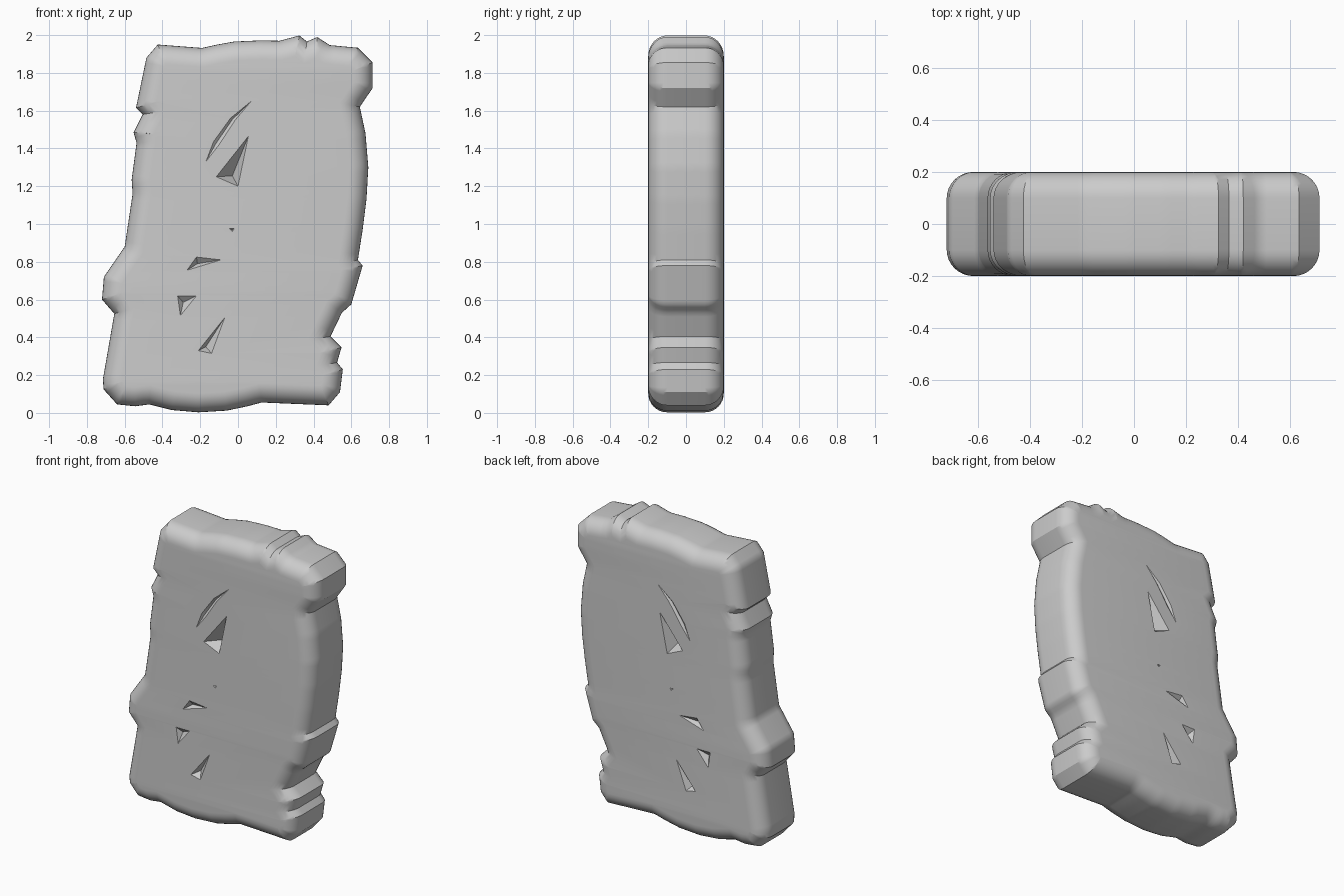
import bpy, bmesh, math
from mathutils import Vector
from mathutils.bvhtree import BVHTree
from mathutils.geometry import tessellate_polygon

if "Cube" in bpy.data.objects:
    bpy.data.objects.remove(bpy.data.objects["Cube"])

HALF = 0.2      # half thickness of the slab
RADIUS = 0.1    # rounded rim
STEPS = 8       # rings in the rounded rim

# Chipped outline as (x, z), clockwise from the top left corner
top = [(-.425, 1.95), (-.19, 1.932), (-.11, 1.95), (-.02, 1.966), (.12, 1.972), (.22, 1.97),
       (.325, 1.998), (.365, 1.966), (.42, 1.99), (.485, 1.947), (.635, 1.933)]
right_edge = [(.713, 1.855), (.713, 1.72), (.645, 1.62), (.675, 1.48), (.69, 1.3), (.68, 1.13),
              (.66, .97), (.635, .81), (.66, .78), (.6, .575), (.55, .53), (.49, .405),
              (.548, .347), (.525, .267), (.555, .23), (.54, .11)]
bottom = [(.48, .04), (.125, .055), (.05, .035), (-.06, .012), (-.21, .003), (-.35, .015),
          (-.47, .045), (-.545, .035), (-.64, .045)]
left_edge = [(-.712, .125), (-.715, .18), (-.655, .525), (-.72, .6), (-.71, .72), (-.6, .88),
             (-.558, 1.16), (-.563, 1.235), (-.537, 1.43), (-.553, 1.485), (-.505, 1.58),
             (-.54, 1.615), (-.485, 1.88)]
corners = [Vector((x, 0, z)) for x, z in top + right_edge + bottom + left_edge]

# Chips in the faces: rim points, deepest point, depth
chips = [
    ([(.055, 1.465), (-.115, 1.25), (0, 1.2)], (-.03, 1.255), .08),
    ([(-.27, .755), (-.22, .825), (-.09, .81)], (-.215, .79), .03),
    ([(-.32, .62), (-.22, .62), (-.305, .515)], (-.29, .585), .03),
    ([(-.07, .505), (-.21, .33), (-.14, .315)], (-.17, .35), .05),
    ([(-.045, .975), (-.02, .975), (-.03, .96)], (-.03, .97), .008),
]
scratch = [(-.17, 1.33), (-.13, 1.435), (-.04, 1.56), (.07, 1.65), (-.015, 1.55), (-.1, 1.42)]


def resample(points, spacing):
    out = []
    for a, b in zip(points, points[1:] + points[:1]):
        n = max(1, round((b - a).length / spacing))
        out += [a.lerp(b, i / n) for i in range(n)]
    return out


def wall_tree(points):
    """Search tree of an upright wall along the outline."""
    n = len(points)
    up = Vector((0, 1, 0))
    verts = [p - up for p in points] + [p + up for p in points]
    return BVHTree.FromPolygons(verts, [(i, (i + 1) % n, n + (i + 1) % n, n + i) for i in range(n)])


def inset_rings(points):
    """Rings pushed inward, following the rounded rim."""
    tree = wall_tree(points)
    n = len(points)
    inward, reach = [], []
    for i, p in enumerate(points):
        a, b = (p - points[i - 1]).normalized(), (points[(i + 1) % n] - p).normalized()
        t = (a + b).normalized()
        inward.append(Vector((t.z, 0, -t.x)))
        notch = a.x * b.z - a.z * b.x > 0.1
        reach.append(min(1.6, 1 / max(.3, a.dot(t))) if notch else 0)
    current = [p + d * .001 for p, d in zip(points, inward)]
    rings = [points]
    depth = 0
    for k in range(1, STEPS + 1):
        target = RADIUS * (1 - math.cos(k / STEPS * math.pi / 2))
        for s in range(1, 5):
            d = depth + (target - depth) * s / 4
            for i, q in enumerate(current):
                if reach[i]:
                    current[i] = points[i] + inward[i] * d * reach[i]
                    continue
                for _ in range(6):
                    c = tree.find_nearest(q)[0]
                    q = c + (q - c).normalized() * d
                current[i] = q
        depth = target
        rings.append(list(current))
    return rings


def add_chip(bm, rim, bottom_co):
    bottom_vert = bm.verts.new(bottom_co)
    for a, b in zip(rim, rim[1:] + rim[:1]):
        bm.faces.new((a, b, bottom_vert))


def add_side(bm, rings, side):
    """One half of the slab: rounded rim, flat face and its chips."""
    loops = []
    for k, ring in enumerate(rings):
        y = side * (HALF - RADIUS + RADIUS * math.sin(k / STEPS * math.pi / 2))
        loops.append([bm.verts.new((p.x, y, p.z)) for p in ring])
    for a, b in zip(loops, loops[1:]):
        for i in range(len(a)):
            bm.faces.new((a[i - 1], a[i], b[i], b[i - 1]))
    y = side * HALF
    holes = [[bm.verts.new((x, y, z)) for x, z in rim] for rim, _, _ in chips]
    for rim, (_, (x, z), deep) in zip(holes, chips):
        add_chip(bm, rim, (x, y - side * deep, z))
    # Curved scratch with a sunken middle line
    s = [bm.verts.new((x, y, z)) for x, z in scratch]
    m = [bm.verts.new(s[i].co.lerp(s[6 - i].co, .7) - Vector((0, side * .012, 0)))
         for i in (1, 2)]
    for m_i, i in zip(m, (1, 2)):
        m_i.co.x = s[i].co.lerp(s[6 - i].co, .4).x
    for face in ((s[0], s[1], m[0]), (s[1], s[2], m[1], m[0]), (s[2], s[3], m[1]),
                 (s[3], s[4], m[1]), (s[4], s[5], m[0], m[1]), (s[5], s[0], m[0])):
        bm.faces.new(face)
    # Flat face around the chips
    polys = [loops[-1]] + holes + [s]
    flat = [v for poly in polys for v in poly]
    flat_co = [[Vector((v.co.x, v.co.z, 0)) for v in poly] for poly in polys]
    for tri in tessellate_polygon(flat_co):
        bm.faces.new([flat[i] for i in tri])
    return loops[0]


outline = resample(corners, .025)
rings = inset_rings(outline)
bm = bmesh.new()
front = add_side(bm, rings, -1)
back = add_side(bm, rings, 1)
for i in range(len(front)):
    bm.faces.new((front[i - 1], front[i], back[i], back[i - 1]))
bmesh.ops.remove_doubles(bm, verts=bm.verts, dist=.0015)
bmesh.ops.recalc_face_normals(bm, faces=bm.faces)
mesh = bpy.data.meshes.new("stone_slab")
bm.to_mesh(mesh)
bm.free()

stone = bpy.data.materials.new("stone_grey")
stone.use_nodes = True
stone.diffuse_color = (.6, .6, .6, 1)
stone.node_tree.nodes["Principled BSDF"].inputs["Base Color"].default_value = (.6, .6, .6, 1)
mesh.materials.append(stone)

slab = bpy.data.objects.new("stone_slab", mesh)
bpy.context.collection.objects.link(slab)
bpy.context.view_layer.objects.active = slab
slab.select_set(True)
bpy.ops.object.shade_smooth_by_angle(angle=math.radians(32))
